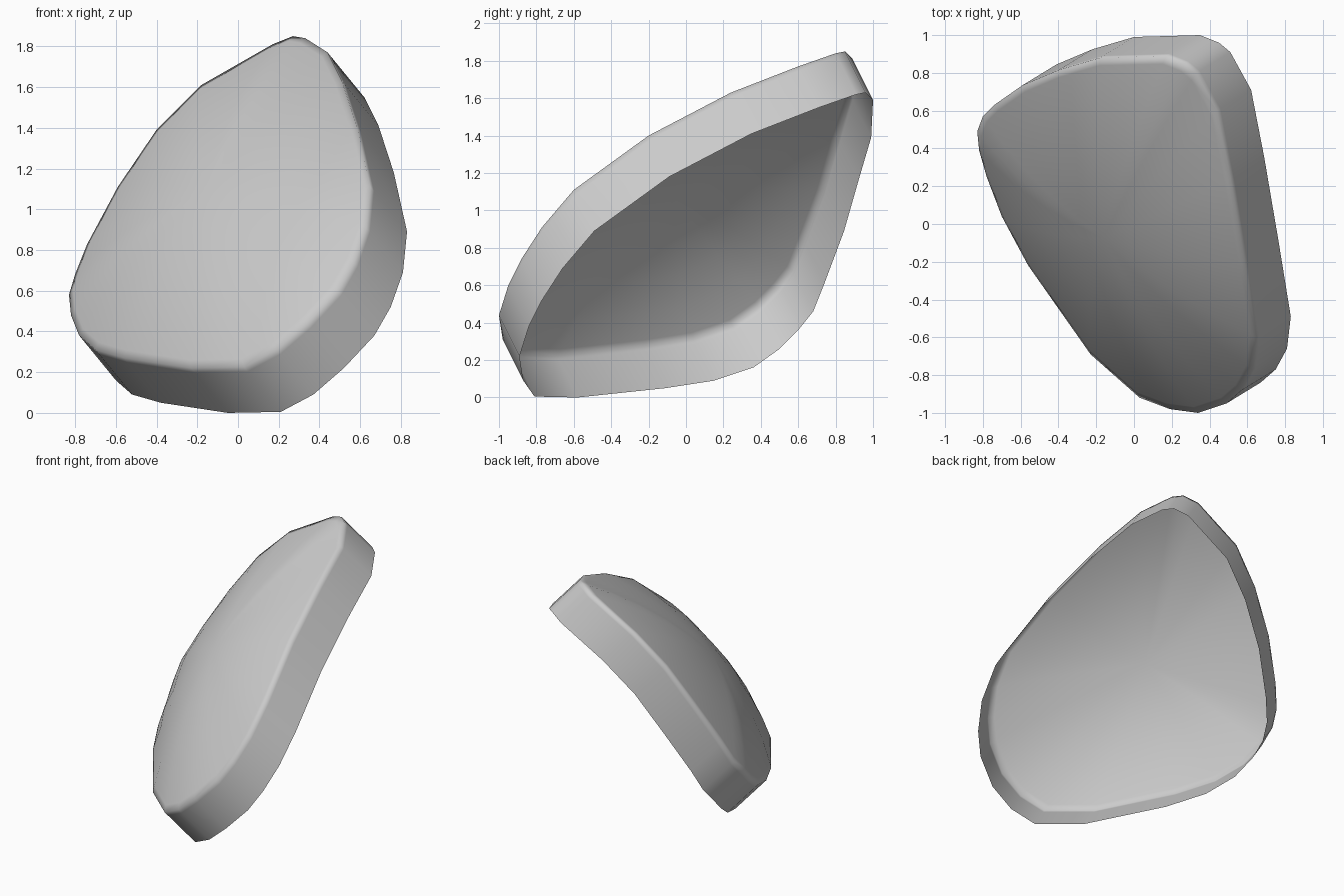
import bpy, bmesh
from mathutils import Vector

if "Cube" in bpy.data.objects:
    bpy.data.objects.remove(bpy.data.objects["Cube"])

# Rim outline where the domed face meets the side wall
RIM = [Vector(p) for p in (
    (.27, .85, 1.85), (.33, .80, 1.84), (.44, .60, 1.77), (.51, .24, 1.63),
    (.585, -.20, 1.40), (.65, -.60, 1.11), (.63, -.77, .91), (.57, -.88, .74),
    (.49, -.95, .60), (.34, -1.0, .44), (.19, -.98, .31), (.03, -.92, .225),
    (-.23, -.69, .22), (-.56, -.22, .27), (-.70, .04, .31), (-.78, .25, .38),
    (-.82, .39, .48), (-.83, .49, .58), (-.80, .57, .68), (-.74, .63, .83),
    (-.59, .735, 1.11), (-.40, .815, 1.39), (-.18, .88, 1.61), (.17, .89, 1.81))]
WALL = Vector((.18, .11, -.22))            # sweep of the side wall
NORMAL = Vector((-.574, -.511, .642)).normalized()
CENTRE = Vector((-.145, -.06, 1.065)) + NORMAL * .03      # top of the dome


def dome(p, s):
    """Point between dome top (s=0) and rim (s=1), height falling off as s squared."""
    d = p - CENTRE
    h = d.dot(NORMAL)
    return CENTRE + (d - NORMAL * h) * s + NORMAL * h * s * s


bm = bmesh.new()
# Rings from the open back edge, up the wall, then across the dome
loops = [[p + WALL * t for p in RIM] for t in (1, .1, 0)]
loops += [[dome(p, s) for p in RIM] for s in (.96, .8, .6, .4, .2)]
rings = [[bm.verts.new(p) for p in loop] for loop in loops]
n = len(RIM)
for a, b in zip(rings, rings[1:]):
    for i in range(n):
        j = (i + 1) % n
        bm.faces.new((a[j], a[i], b[i], b[j]))
top = bm.verts.new(CENTRE)
for i in range(n):
    bm.faces.new((rings[-1][(i + 1) % n], rings[-1][i], top))

# Face the dome outward
bm.normal_update()
if top.normal.dot(NORMAL) < 0:
    bmesh.ops.reverse_faces(bm, faces=bm.faces[:])
for f in bm.faces:
    f.smooth = True

mesh = bpy.data.meshes.new("curved_shell_pad")
bm.to_mesh(mesh)
bm.free()
bpy.context.collection.objects.link(bpy.data.objects.new("curved_shell_pad", mesh))
